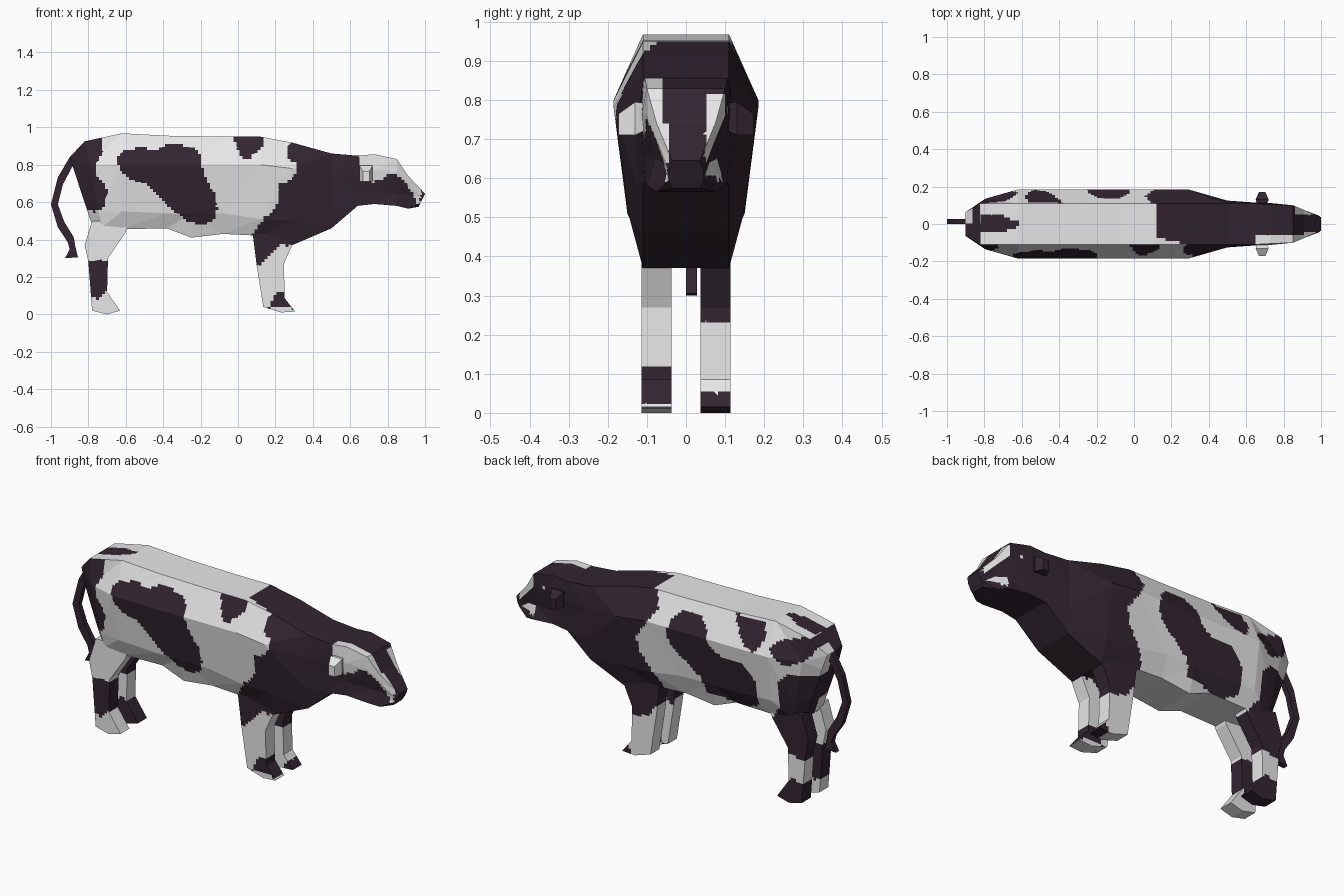
import bpy, bmesh, math
from mathutils import Vector

STEP = 0.016  # paint resolution of the coat patches


def material(name, rgb):
    m = bpy.data.materials.new(name)
    m.diffuse_color = (*rgb, 1)
    return m


WHITE = material("coat white", (0.80, 0.80, 0.80))
DARK = material("coat dark", (0.033, 0.019, 0.031))

# Coat patches seen from the side, as (x, z) outlines
flank_a = [(-.65, .83), (-.61, .88), (-.52, .89), (-.44, .88), (-.385, .905), (-.32, .91), (-.23, .885),
           (-.20, .85), (-.19, .77), (-.15, .69), (-.12, .64), (-.11, .56), (-.13, .50), (-.19, .475),
           (-.27, .495), (-.32, .54), (-.37, .57), (-.43, .64), (-.48, .695), (-.58, .72), (-.63, .765)]
rump_a = [(-.92, .86), (-.80, .97), (-.73, .97), (-.72, .855), (-.765, .80), (-.75, .73), (-.705, .695),
          (-.70, .64), (-.72, .57), (-.77, .55), (-.85, .58), (-.97, .80)]
back_a = [(-.035, .97), (.135, .97), (.14, .90), (.09, .865), (.06, .83), (.015, .845), (-.005, .90)]
shoulder_a = [(.30, .98), (.265, .89), (.26, .84), (.315, .80), (.32, .765), (.28, .72), (.215, .69),
              (.225, .64), (.20, .57), (.145, .52), (.08, .43), (.08, .35), (.11, .25), (.17, .32),
              (.23, .37), (.35, .36), (.70, .45), (.70, .98)]
shin_a = [(-.85, .29), (-.65, .29), (-.66, .13), (-.71, .12), (-.75, .08), (-.85, .12)]
hoof_a = [(.16, .03), (.21, .12), (.25, .12), (.32, .02), (.25, .04)]

flank_b = [(-.03, .85), (-.08, .90), (-.18, .90), (-.24, .84), (-.26, .77), (-.33, .72), (-.45, .72),
           (-.50, .68), (-.54, .62), (-.53, .50), (-.45, .45), (-.33, .47), (-.22, .48), (-.20, .56),
           (-.13, .62), (-.05, .68), (0, .76)]
back_b = [(-.38, .95), (-.57, .95), (-.58, .87), (-.54, .80), (-.47, .82), (-.42, .88)]
rump_b = [(-.62, .84), (-.66, .88), (-.80, .93), (-.88, .90), (-.80, .80), (-.70, .76)]
thigh_b = [(-.66, .66), (-.72, .72), (-.92, .72), (-.90, .50), (-.85, .24), (-.66, .28), (-.60, .44),
           (-.66, .52)]
shoulder_b = [(.11, .98), (.06, .87), (.12, .78), (.18, .70), (.17, .62), (.10, .52), (.05, .44),
              (.09, .32), (.14, .26), (.20, .23), (.32, .25), (.70, .45), (.70, .98)]
hoof_b = [(-.85, -.01), (-.58, -.01), (-.66, .08), (-.72, .14), (-.85, .10)]
toe_b = [(.24, -.01), (.34, -.01), (.32, .04), (.27, .05)]
NEAR = [flank_a, rump_a, back_a, shoulder_a, shin_a, hoof_a]
FAR = [flank_b, back_b, rump_b, thigh_b, shoulder_b, hoof_b, toe_b]
face_a = [(.64, .90), (.65, .72), (.72, .71), (.78, .73), (.82, .755), (.87, .735), (.93, .66),
          (.96, .59), (1.0, .60), (.98, .70), (.90, .90)]


def inside(x, z, poly):
    hit = False
    for (x1, z1), (x2, z2) in zip(poly, poly[1:] + poly[:1]):
        if (z1 > z) != (z2 > z) and x < (x2 - x1) * (z - z1) / (z2 - z1) + x1:
            hit = not hit
    return hit


def head_dark(c, n):
    """Dark forehead, muzzle and far cheek; pale blaze strips and near cheek."""
    blaze = .035 + .12 * max(0, c.z - .60)
    if c.x > .975:
        return True
    if c.y < 0:
        return not (c.y < -blaze and inside(c.x, c.z, face_a))
    if n.x > .3 and c.y > blaze and .60 < c.z < .81:
        return False
    return not (c.y > .05 and math.hypot(c.x - .785, c.z - .775) < .015)  # far eye


def coat_dark(c, n):
    if c.x > .645:
        return head_dark(c, n)
    if n.z > .9 and c.z > .8:  # along the back
        edge = .12 if c.y > -.07 else .12 + (-.07 - c.y) * 4
        return c.x > edge or (c.x < -.61 and abs(c.y) < .045 * min(1, (-.58 - c.x) * 8))
    if n.z < -.9 and c.z > .3:  # belly
        return c.x > .10
    return any(inside(c.x, c.z, p) for p in (NEAR if c.y < 0 else FAR))


def finish(bm, name, mat=None):
    """Make an object: one colour, or cut into a fine grid and painted by the coat rule."""
    bmesh.ops.recalc_face_normals(bm, faces=bm.faces[:])
    bmesh.ops.triangulate(bm, faces=bm.faces[:])
    if mat is None:
        for axis in range(3):
            lo = min(v.co[axis] for v in bm.verts)
            hi = max(v.co[axis] for v in bm.verts)
            for i in range(1, int((hi - lo) / STEP) + 1):
                co, no = Vector(), Vector()
                co[axis], no[axis] = lo + i * STEP - .003, 1
                bmesh.ops.bisect_plane(bm, geom=bm.verts[:] + bm.edges[:] + bm.faces[:],
                                       plane_co=co, plane_no=no)
        bm.normal_update()
        for f in bm.faces:
            f.material_index = int(coat_dark(f.calc_center_median(), f.normal))
    me = bpy.data.meshes.new(name)
    bm.to_mesh(me)
    bm.free()
    for m in ([mat] if mat else [WHITE, DARK]):
        me.materials.append(m)
    ob = bpy.data.objects.new(name, me)
    bpy.context.collection.objects.link(ob)


def loft(rings):
    bm = bmesh.new()
    rows = [[bm.verts.new(p) for p in r] for r in rings]
    n = len(rows[0])
    for a, b in zip(rows, rows[1:]):
        for i in range(n):
            bm.faces.new((a[i], a[(i + 1) % n], b[(i + 1) % n], b[i]))
    bm.faces.new(rows[0])
    bm.faces.new(rows[-1])
    return bm


def slab(profile, y0, y1):
    return loft([[(x, y, z) for x, z in profile] for y in (y0, y1)])


# Body and head: x, lean, top y, top z, widest y, z, lower y, z, bottom z
SECTIONS = [
    (-.90, .33, .065, .84, .075, .76, .07, .58, .47),
    (-.82, .20, .11, .925, .135, .80, .125, .55, .465),
    (-.62, 0, .11, .968, .185, .80, .15, .55, .455),
    (-.38, 0, .11, .955, .185, .80, .15, .54, .46),
    (-.25, 0, .11, .953, .185, .80, .15, .54, .41),
    (-.08, 0, .11, .95, .185, .80, .15, .54, .43),
    (.12, 0, .11, .95, .185, .80, .15, .51, .42),
    (.29, 0, .11, .918, .185, .78, .145, .50, .37),
    (.50, 0, .11, .86, .125, .74, .125, .58, .46),
    (.64, 0, .11, .848, .115, .74, .11, .65, .58),
    (.73, 0, .105, .856, .112, .77, .10, .66, .59),
    (.85, 0, .10, .83, .10, .76, .08, .65, .58),
    (.91, 0, .075, .74, .075, .70, .06, .64, .565),
    (1.0, .5, .035, .645, .045, .62, .045, .595, .575),
]
rings = []
for x, lean, yt, zt, yw, zw, yl, zl, zb in SECTIONS:
    if x == 1.0:
        lean = -lean  # muzzle slopes back under the nose
    half = [(yt, zt), (yw, zw), (yl, zl), (yt, zb)]
    ring = half + [(-y, z) for y, z in reversed(half)]
    rings.append([(x + lean * (zt - z), y, z) for y, z in ring])
finish(loft(rings), "body")

# Legs
HIND = [(-.78, .50), (-.82, .37), (-.80, .28), (-.78, .02), (-.70, 0), (-.63, .02), (-.70, .12),
        (-.695, .30), (-.60, .44), (-.58, .50)]
FORE = [(.08, .48), (.08, .42), (.10, .26), (.135, .04), (.23, .01), (.305, .015), (.25, .085),
        (.245, .27), (.29, .37), (.30, .48)]
for side, sign in (("near", -1), ("far", 1)):
    finish(slab(HIND, sign * .037, sign * .114), side + "_hind_leg")
    finish(slab(FORE, sign * .037, sign * .114), side + "_front_leg")
    # Ears: base, flare and tip
    ear = []
    for y, x0, x1, z0, z1 in ((.09, .665, .705, .73, .79), (.13, .65, .72, .71, .795),
                              (.172, .668, .702, .71, .765)):
        ear.append([(x0, sign * y, z0), (x1, sign * y, z0), (x1, sign * y, z1), (x0, sign * y, z1)])
    finish(loft(ear), side + "_ear", WHITE if sign < 0 else DARK)

# Tail with tuft
TAIL = [(-.84, .89), (-.90, .84), (-.963, .733), (-1.0, .588), (-.963, .465), (-.91, .385), (-.90, .348),
        (-.925, .30), (-.856, .305), (-.87, .364), (-.877, .41), (-.93, .497), (-.963, .588),
        (-.936, .695), (-.888, .786), (-.84, .83)]
finish(slab(TAIL, 0, .028), "tail", DARK)
